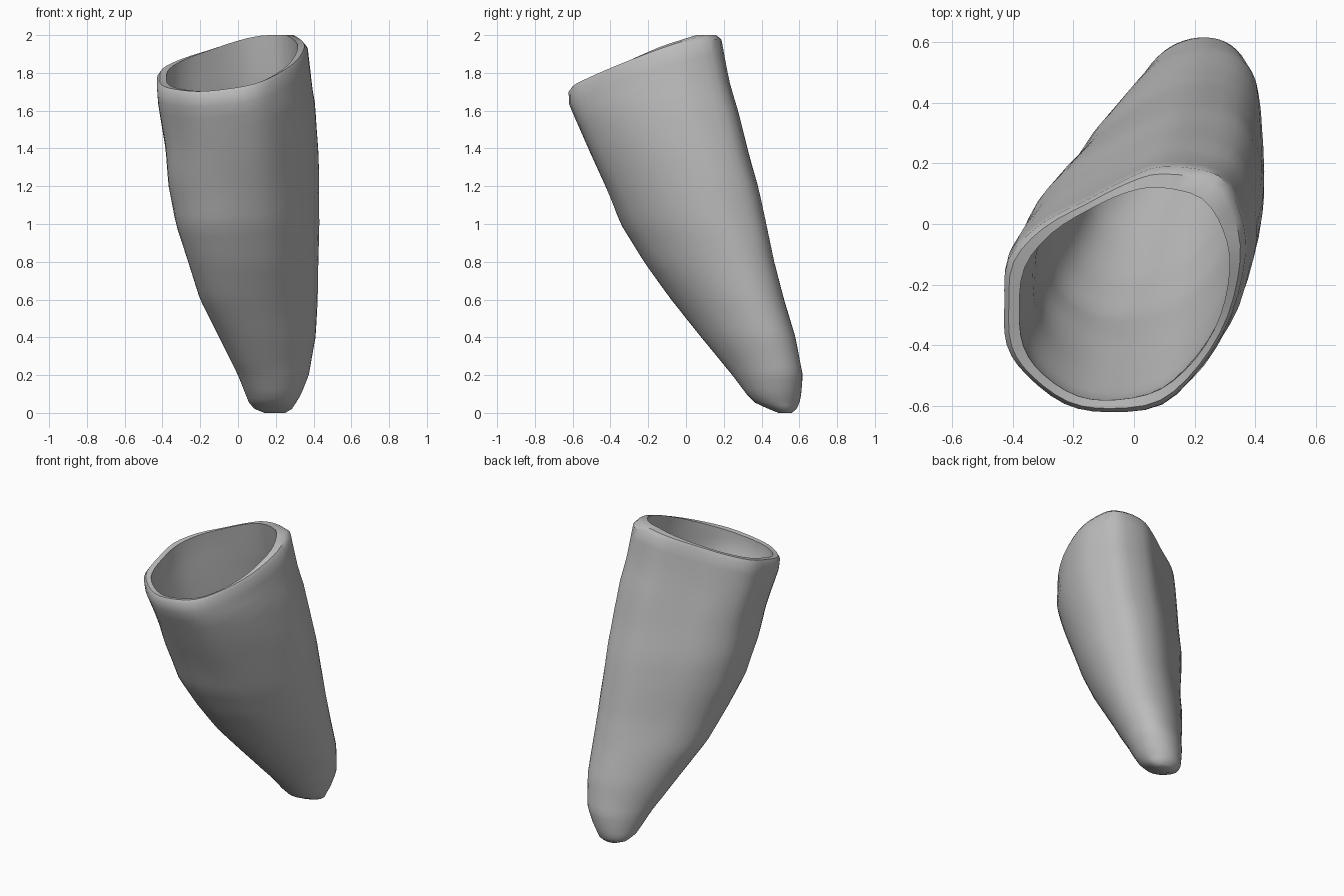
import bpy, bmesh, math
from mathutils import Vector, noise

cube = bpy.data.objects.get("Cube")
if cube:
    bpy.data.objects.remove(cube, do_unlink=True)

SEGMENTS, RINGS = 48, 40
WALL = 0.05

# Height, left, right, front and back limits of the body
LIMITS = [
    (0.0, 0.14, 0.25, 0.49, 0.56), (0.02, 0.09, 0.285, 0.44, 0.585),
    (0.05, 0.06, 0.305, 0.37, 0.6),
    (0.1, 0.04, 0.335, 0.32, 0.61), (0.2, 0.0, 0.375, 0.245, 0.618),
    (0.4, -0.1, 0.41, 0.08, 0.58), (0.6, -0.2, 0.42, -0.08, 0.52),
    (0.8, -0.265, 0.425, -0.23, 0.467), (1.0, -0.33, 0.43, -0.355, 0.425),
    (1.2, -0.37, 0.43, -0.435, 0.38), (1.4, -0.385, 0.425, -0.52, 0.325),
    (1.64, -0.425, 0.405, -0.62, 0.265), (1.72, -0.43, 0.39, -0.622, 0.24),
    (2.0, -0.43, 0.36, -0.65, 0.185),
]
# Outline of the open mouth, going round from the +x side
MOUTH = [(.365, -.1), (.35, .04), (.28, .165), (.1, .195), (-.02, .152), (-.16, .073),
         (-.31, -.012), (-.415, -.13), (-.43, -.28), (-.422, -.41), (-.36, -.505),
         (-.24, -.595), (-.1, -.62), (.07, -.597), (.2, -.48), (.31, -.3)]


def limits(z):
    for a, b in zip(LIMITS, LIMITS[1:]):
        if z <= b[0]:
            break
    k = (z - a[0]) / (b[0] - a[0])
    return [p + (q - p) * k for p, q in zip(a[1:], b[1:])]


def mouth_point(t):
    """Smooth closed curve through the mouth outline."""
    n = len(MOUTH)
    s = t / math.tau * n
    i, u = int(s), s - int(s)
    p0, p1, p2, p3 = (Vector(MOUTH[(i + j) % n]) for j in (-1, 0, 1, 2))
    return p1 + (p2 - p0) * u / 2 + (p0 - p1 * 2.5 + p2 * 2 - p3 / 2) * u**2 \
        + ((p1 - p2) * 3 + p3 - p0) / 2 * u**3


def rim_height(t):
    p = mouth_point(t)
    return min(2.0, 1.918 + 0.13 * p.x + 0.31 * p.y)


def surface(t, z, inset):
    """Point on the body at angle t and height z; the wall is thicker at the back."""
    x0, x1, y0, y1 = limits(z)
    x0, x1, y0, y1 = x0 + inset, x1 - inset, y0 + inset * 0.75, y1 - inset * 1.25
    m = mouth_point(t)
    mouth = Vector(((m.x + 0.033) / 0.398, (m.y + 0.213) / 0.408))
    lean = 0.2 * min(1, z * 4) + 0.25 * math.sin(math.pi * min(z / 1.8, 1))
    oval = Vector((math.cos(t), math.sin(t + lean)))
    # The mouth outline fades into an oval lower down, and on the inner skin
    p = oval.lerp(mouth, min(1 - inset * 8, max(0, (z - 0.4) / 1.2)))
    hx, hy = max((x1 - x0) / 2, 0.02), max((y1 - y0) / 2, 0.02)
    # Gentle uneven ripples
    wave = noise.noise(Vector((p.x * 1.5, p.y * 1.5, z * 4))) * 0.01
    p *= 1 + wave * min(1, z * 2)
    return Vector(((x0 + x1) / 2 + p.x * hx, (y0 + y1) / 2 + p.y * hy, z))


def ring(bm, f, floor, inset):
    verts = []
    for i in range(SEGMENTS):
        t = math.tau * i / SEGMENTS
        z = floor + (rim_height(t) - floor) * f
        verts.append(bm.verts.new(surface(t, z, inset)))
    return verts


bm = bmesh.new()
steps = [(i / RINGS) ** 1.5 for i in range(RINGS + 1)]
# Outer skin, rounded rim, then inner skin down to the cavity floor
rings = [ring(bm, f * 0.988, 0.0, 0.0) for f in steps]
rings.append(ring(bm, 1, 0.0, WALL * 0.3))
rings += [ring(bm, f, 0.1, WALL + 0.012 * (1 - f)) for f in reversed(steps)]
for a, b in zip(rings, rings[1:]):
    for i in range(SEGMENTS):
        j = (i + 1) % SEGMENTS
        bm.faces.new((a[i], a[j], b[j], b[i]))
bm.faces.new(rings[0][::-1])
bm.faces.new(rings[-1])
bmesh.ops.recalc_face_normals(bm, faces=bm.faces)

mesh = bpy.data.meshes.new("hollow_root")
bm.to_mesh(mesh)
bm.free()
root = bpy.data.objects.new("hollow_root", mesh)
bpy.context.collection.objects.link(root)

grey = bpy.data.materials.new("plain_grey")
grey.use_nodes = True
colour = (0.5, 0.5, 0.5, 1)
grey.diffuse_color = colour
grey.node_tree.nodes["Principled BSDF"].inputs["Base Color"].default_value = colour
mesh.materials.append(grey)

bpy.context.view_layer.objects.active = root
root.select_set(True)
bpy.ops.object.shade_smooth_by_angle(angle=math.radians(40))
